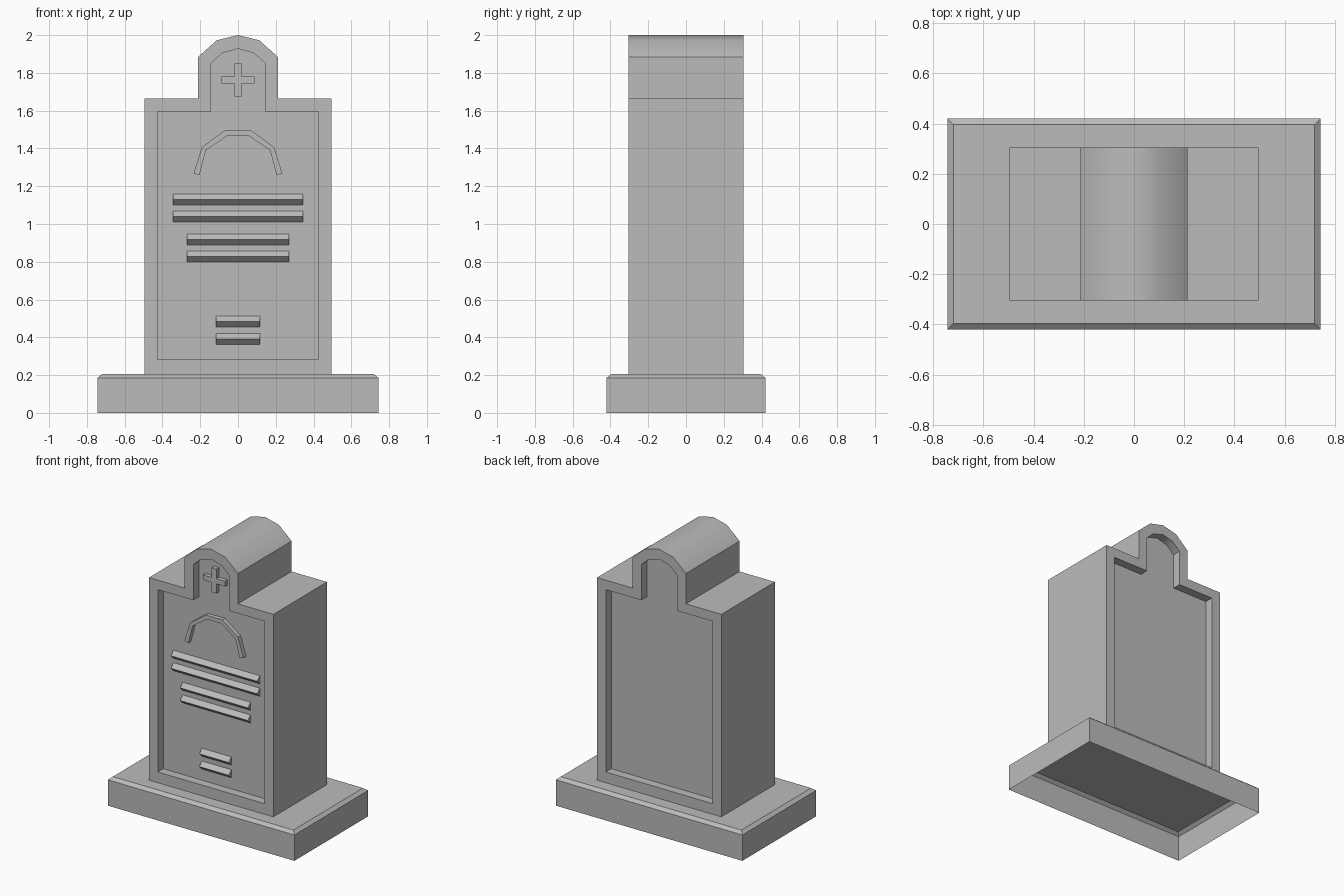
import bpy, bmesh, math

if "Cube" in bpy.data.objects:
    bpy.data.objects.remove(bpy.data.objects["Cube"], do_unlink=True)

stone_grey = bpy.data.materials.new("stone grey")
stone_grey.use_nodes = True
GREY = (0.5, 0.5, 0.5, 1)
stone_grey.diffuse_color = GREY
stone_grey.node_tree.nodes["Principled BSDF"].inputs["Base Color"].default_value = GREY


def loft(name, rings, cap_start=True, cap_end=True, drop=None):
    """Skin equal-length closed rings, cap the ends, drop faces by a rule."""
    bm = bmesh.new()
    loops = [[bm.verts.new(p) for p in ring] for ring in rings]
    for a, b in zip(loops, loops[1:]):
        for i in range(len(a)):
            j = (i + 1) % len(a)
            bm.faces.new((a[i], a[j], b[j], b[i]))
    if cap_start:
        bm.faces.new(loops[0])
    if cap_end:
        bm.faces.new(loops[-1])
    bmesh.ops.recalc_face_normals(bm, faces=bm.faces)
    if drop:
        extra = [f for f in bm.faces if drop(f)]
        bmesh.ops.delete(bm, geom=extra, context="FACES")
    mesh = bpy.data.meshes.new(name)
    bm.to_mesh(mesh)
    bm.free()
    mesh.materials.append(stone_grey)
    obj = bpy.data.objects.new(name, mesh)
    bpy.context.collection.objects.link(obj)
    return obj


def mirrored(half):
    """Close a right-hand (x, z) profile by mirroring it across x = 0."""
    return half + [(-x, z) for x, z in reversed(half) if x > 0]


def ring(points, y):
    return [(x, y, z) for x, z in points]


def rectangle(hx, hy, z):
    return [(-hx, -hy, z), (hx, -hy, z), (hx, hy, z), (-hx, hy, z)]


BASE_TOP = 0.206
DEPTH = 0.305
PANEL = 0.243      # distance of the sunken panels from the middle
RELIEF = 0.03      # height of the raised carving

# Plinth: chamfered slab, hollow underneath
loft("plinth", [rectangle(0.743, 0.42, 0),
                rectangle(0.743, 0.42, 0.186),
                rectangle(0.719, 0.396, BASE_TOP)], cap_start=False)

# Headstone: shouldered body with a rounded crown and a sunken panel each side
outer = mirrored([(0.495, BASE_TOP), (0.495, 1.664), (0.213, 1.664),
                  (0.213, 1.883), (0.112, 1.973), (0, 2)])
inner = mirrored([(0.425, 0.283), (0.425, 1.595), (0.142, 1.595),
                  (0.142, 1.852), (0.083, 1.905), (0, 1.928)])
headstone = loft("headstone", [
    ring(inner, -PANEL), ring(inner, -DEPTH), ring(outer, -DEPTH),
    ring(outer, DEPTH), ring(inner, DEPTH), ring(inner, PANEL)],
    drop=lambda f: all(v.co.z < BASE_TOP + 0.001 for v in f.verts))
bpy.context.view_layer.objects.active = headstone
headstone.select_set(True)
bpy.ops.object.shade_smooth_by_angle(angle=math.radians(35))
headstone.select_set(False)


def raised(name, points):
    return loft(name, [ring(points, -PANEL), ring(points, -PANEL - RELIEF)],
                cap_start=False)


# Raised cross in the crown
ARM, HALF, MID = 0.088, 0.018, 1.762
raised("cross", mirrored([(HALF, MID - ARM), (HALF, MID - HALF), (ARM, MID - HALF),
                          (ARM, MID + HALF), (HALF, MID + HALF), (HALF, MID + ARM)]))

# Raised faceted arch band
band_out = [(0.235, 1.268), (0.191, 1.407), (0.068, 1.497)]
band_in = [(0.055, 1.468), (0.17, 1.39), (0.204, 1.258)]
raised("arch_band", band_out + [(-x, z) for x, z in reversed(band_out)]
       + [(-x, z) for x, z in reversed(band_in)] + band_in)

# Wedge-shaped inscription bars, in pairs
RISE = 0.029
pairs = [("upper", 0.344, 1.129, 1.039),
         ("middle", 0.27, 0.918, 0.827),
         ("lower", 0.117, 0.484, 0.392)]
for label, half_width, *heights in pairs:
    for number, z in enumerate(heights, 1):
        section = [(-PANEL, z - RISE), (-PANEL - RELIEF, z), (-PANEL, z + RISE)]
        loft(f"{label}_bar_{number}",
             [[(x, y, h) for y, h in section] for x in (-half_width, half_width)])
